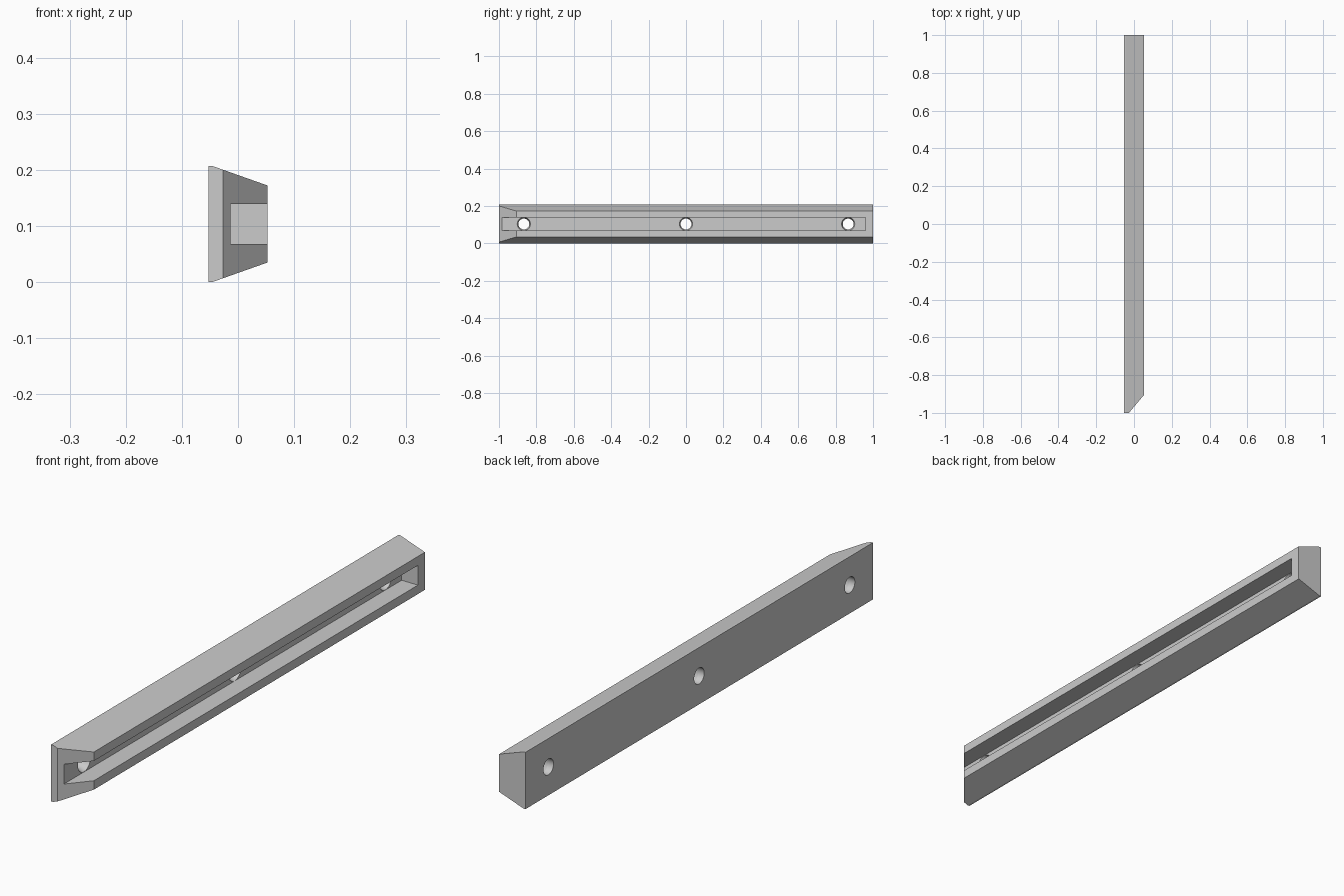
import bpy, bmesh, math
from mathutils import Matrix, Vector

if "Cube" in bpy.data.objects:
    bpy.data.objects.remove(bpy.data.objects["Cube"])

BACK, FACE, HEIGHT = -0.053, 0.053, 0.207
FLOOR = -0.013                      # slot floor
MID = HEIGHT / 2

grey = bpy.data.materials.new("plain grey")
grey.use_nodes = True
colour = (0.6, 0.6, 0.6, 1)
grey.diffuse_color = colour
grey.node_tree.nodes["Principled BSDF"].inputs["Base Color"].default_value = colour


def add_object(name, bm):
    bmesh.ops.recalc_face_normals(bm, faces=bm.faces)
    mesh = bpy.data.meshes.new(name)
    bm.to_mesh(mesh)
    bm.free()
    mesh.materials.append(grey)
    obj = bpy.data.objects.new(name, mesh)
    bpy.context.collection.objects.link(obj)
    return obj


def cut(target, cutter):
    cutter.hide_render = True
    mod = target.modifiers.new("cut", 'BOOLEAN')
    mod.operation, mod.solver, mod.object = 'DIFFERENCE', 'EXACT', cutter
    bpy.context.view_layer.objects.active = target
    bpy.ops.object.modifier_apply(modifier=mod.name)
    bpy.data.objects.remove(cutter)


# Rail: tapered profile extruded along y
bm = bmesh.new()
profile = [(BACK, 0), (-0.046, 0), (FACE, 0.035),
           (FACE, HEIGHT - 0.035), (-0.046, HEIGHT), (BACK, HEIGHT)]
end = bm.faces.new([bm.verts.new((x, -1, z)) for x, z in profile])
ext = bmesh.ops.extrude_face_region(bm, geom=[end])
bmesh.ops.translate(bm, vec=(0, 2, 0),
                    verts=[v for v in ext["geom"] if isinstance(v, bmesh.types.BMVert)])

# Slanted front end
slant = Vector((0.095, -0.08, 0)).normalized()
bmesh.ops.bisect_plane(bm, geom=bm.verts[:] + bm.edges[:] + bm.faces[:],
                       plane_co=(-0.027, -1, 0), plane_no=slant, clear_outer=True)
bmesh.ops.holes_fill(bm, edges=[e for e in bm.edges if e.is_boundary])
rail = add_object("rail", bm)

# Long slot, open through the slanted end
bm = bmesh.new()
bmesh.ops.create_cube(bm, size=1)
y0, y1, x1 = -1.1, 0.96, 0.1
bmesh.ops.transform(bm, verts=bm.verts, matrix=(
    Matrix.Translation(((FLOOR + x1) / 2, (y0 + y1) / 2, MID))
    @ Matrix.Diagonal((x1 - FLOOR, y1 - y0, 0.072, 1))))
cut(rail, add_object("slot_cutter", bm))

# Countersunk screw holes: drill and cone lathed around the x axis
bore, sink = 0.029, 0.0355
steps = [(BACK - 0.02, bore), (-0.03, bore), (FLOOR, sink), (FLOOR + 0.01, sink)]
for y in (-0.867, 0, 0.867):
    bm = bmesh.new()
    rings = []
    for x, r in steps:
        angles = [math.tau * i / 32 for i in range(32)]
        rings.append([bm.verts.new((x, y + r * math.cos(a), MID + r * math.sin(a)))
                      for a in angles])
    for a, b in zip(rings, rings[1:]):
        for i in range(32):
            j = (i + 1) % 32
            bm.faces.new((a[i], a[j], b[j], b[i]))
    bm.faces.new(rings[0])
    bm.faces.new(rings[-1])
    cut(rail, add_object("hole_cutter", bm))

# Smooth hole walls, sharp edges elsewhere
bpy.ops.object.select_all(action='DESELECT')
rail.select_set(True)
bpy.context.view_layer.objects.active = rail
bpy.ops.object.shade_smooth_by_angle(angle=math.radians(15))
